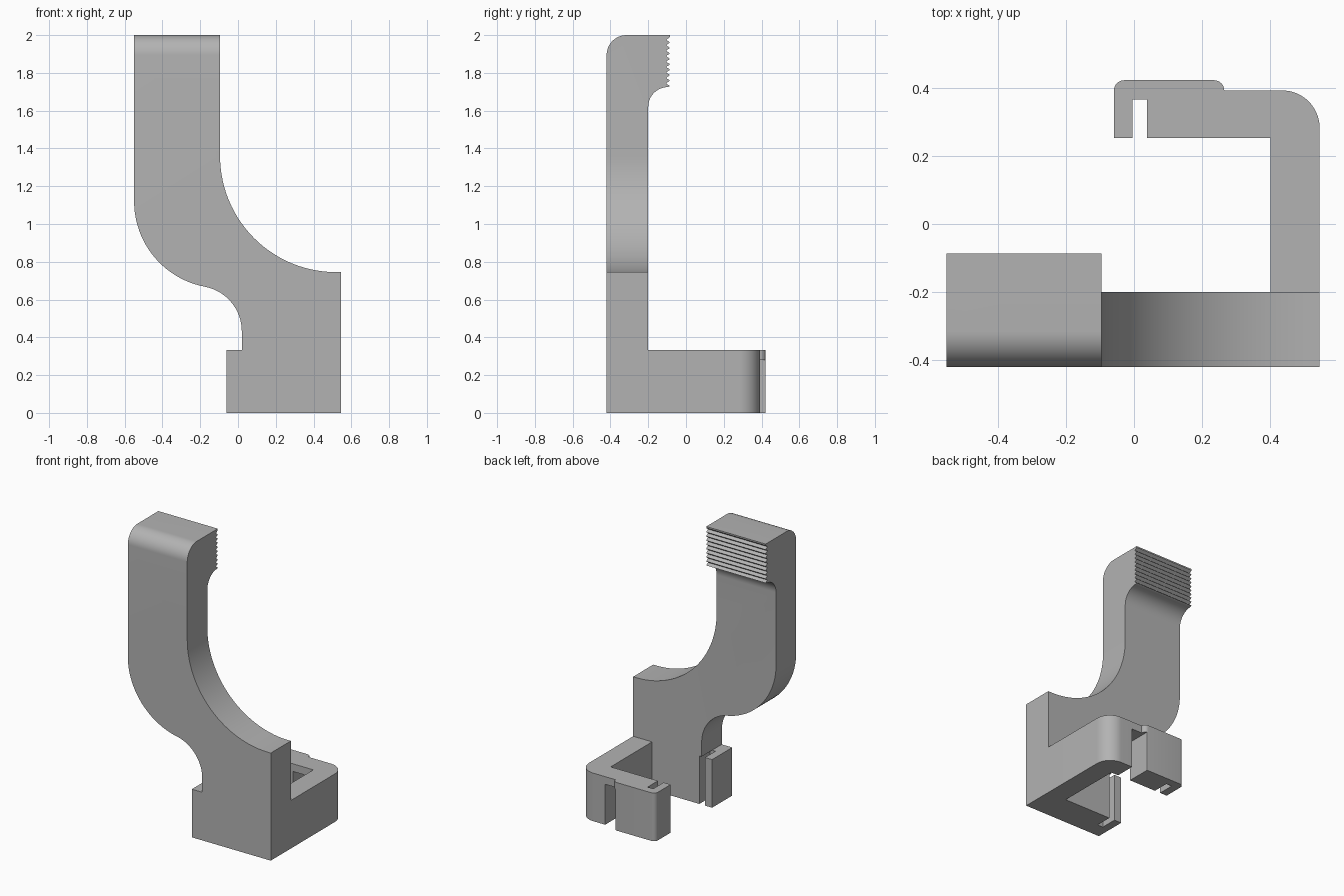
import bpy, bmesh
from math import sin, cos, pi, radians
from mathutils import Vector

cube = bpy.data.objects.get("Cube")
if cube:
    bpy.data.objects.remove(cube, do_unlink=True)

grey = bpy.data.materials.new("plain grey")
grey.use_nodes = True
colour = (0.45, 0.45, 0.45, 1)
grey.diffuse_color = colour
grey.node_tree.nodes["Principled BSDF"].inputs["Base Color"].default_value = colour


def arc(cx, cy, r, start, end, steps=16):
    """Points on a circle, angles in degrees."""
    angles = [radians(start + (end - start) * i / steps) for i in range(steps + 1)]
    return [(cx + r * cos(a), cy + r * sin(a)) for a in angles]


def extrude(name, profile, place, start, end):
    """Prism from a 2D profile; place maps (u, v, depth) to a 3D point."""
    bm = bmesh.new()
    face = bm.faces.new([bm.verts.new(place(u, v, start)) for u, v in profile])
    move = Vector(place(0, 0, end)) - Vector(place(0, 0, start))
    out = bmesh.ops.extrude_face_region(bm, geom=[face])["geom"]
    bmesh.ops.translate(bm, vec=move, verts=[g for g in out if isinstance(g, bmesh.types.BMVert)])
    bmesh.ops.recalc_face_normals(bm, faces=bm.faces)
    mesh = bpy.data.meshes.new(name)
    bm.to_mesh(mesh)
    bm.free()
    mesh.materials.append(grey)
    obj = bpy.data.objects.new(name, mesh)
    bpy.context.collection.objects.link(obj)
    return obj


def along_x(u, v, d):
    return (d, u, v)


def along_y(u, v, d):
    return (u, d, v)


def along_z(u, v, d):
    return (u, v, d)


def combine(target, tool, operation):
    """Apply a boolean and discard the tool."""
    mod = target.modifiers.new("combine", 'BOOLEAN')
    mod.operation = operation
    mod.solver = 'EXACT'
    mod.object = tool
    bpy.context.view_layer.objects.active = target
    bpy.ops.object.modifier_apply(modifier=mod.name)
    bpy.data.objects.remove(tool, do_unlink=True)


def box_cut(target, x0, x1, y0, y1, z0, z1):
    corners = [(x0, y0), (x1, y0), (x1, y1), (x0, y1)]
    combine(target, extrude("cutter", corners, along_z, z0, z1), 'DIFFERENCE')


# Curved arm outline seen from the front
arm_outline = [(-0.06, 0), (0.545, 0), (0.545, 0.745)]
arm_outline += arc(0.52, 1.36, 0.615, 270, 180, 28)
arm_outline += [(-0.095, 2), (-0.55, 2)]
arm_outline += arc(-0.09, 1.12, 0.46, 180, 259.3, 24)
arm_outline += arc(-0.22, 0.432, 0.24, 79.3, 0, 18)[1:]
arm_outline += [(0.02, 0.333), (-0.06, 0.333)]
bracket = extrude("hook_bracket", arm_outline, along_y, -0.6, 0.1)

# Side outline: rounded top, ribbed grip and hollow under the grip
side_outline = [(-0.42, -0.1), (-0.2, -0.1)]
side_outline += arc(-0.095, 1.62, 0.105, 180, 90)
ribs, steps = 9, 6
for i in range(ribs * steps + 1):
    t = i / steps
    side_outline.append((-0.095 + 0.009 * cos(2 * pi * t), 1.73 + 0.26 * t / ribs))
side_outline += [(-0.086, 2.0)]
side_outline += arc(-0.315, 1.895, 0.105, 90, 180)
combine(bracket, extrude("side_shape", side_outline, along_x, -0.8, 0.8), 'INTERSECT')

# Clip outline seen from above: side wall, back wall, thick slotted end
clip_outline = [(0.4, -0.25), (0.545, -0.25)]
clip_outline += arc(0.435, 0.282, 0.11, 0, 90)
clip_outline += [(0.267, 0.392)]
clip_outline += arc(0.235, 0.392, 0.03, 0, 90, 8)
clip_outline += arc(-0.029, 0.392, 0.03, 90, 180, 8)
clip_outline += [(-0.059, 0.253), (-0.005, 0.253), (-0.005, 0.366),
                 (0.038, 0.366), (0.038, 0.253), (0.4, 0.253)]
combine(bracket, extrude("clip", clip_outline, along_z, 0, 0.333), 'UNION')

# Slot in the front wall and relief gap under the back wall
box_cut(bracket, -0.005, 0.038, -0.315, -0.15, -0.1, 0.333)
box_cut(bracket, 0.245, 0.345, 0.2, 0.5, -0.1, 0.28)

bpy.ops.object.select_all(action='DESELECT')
bracket.select_set(True)
bpy.context.view_layer.objects.active = bracket
bpy.ops.object.shade_smooth_by_angle(angle=radians(30))
